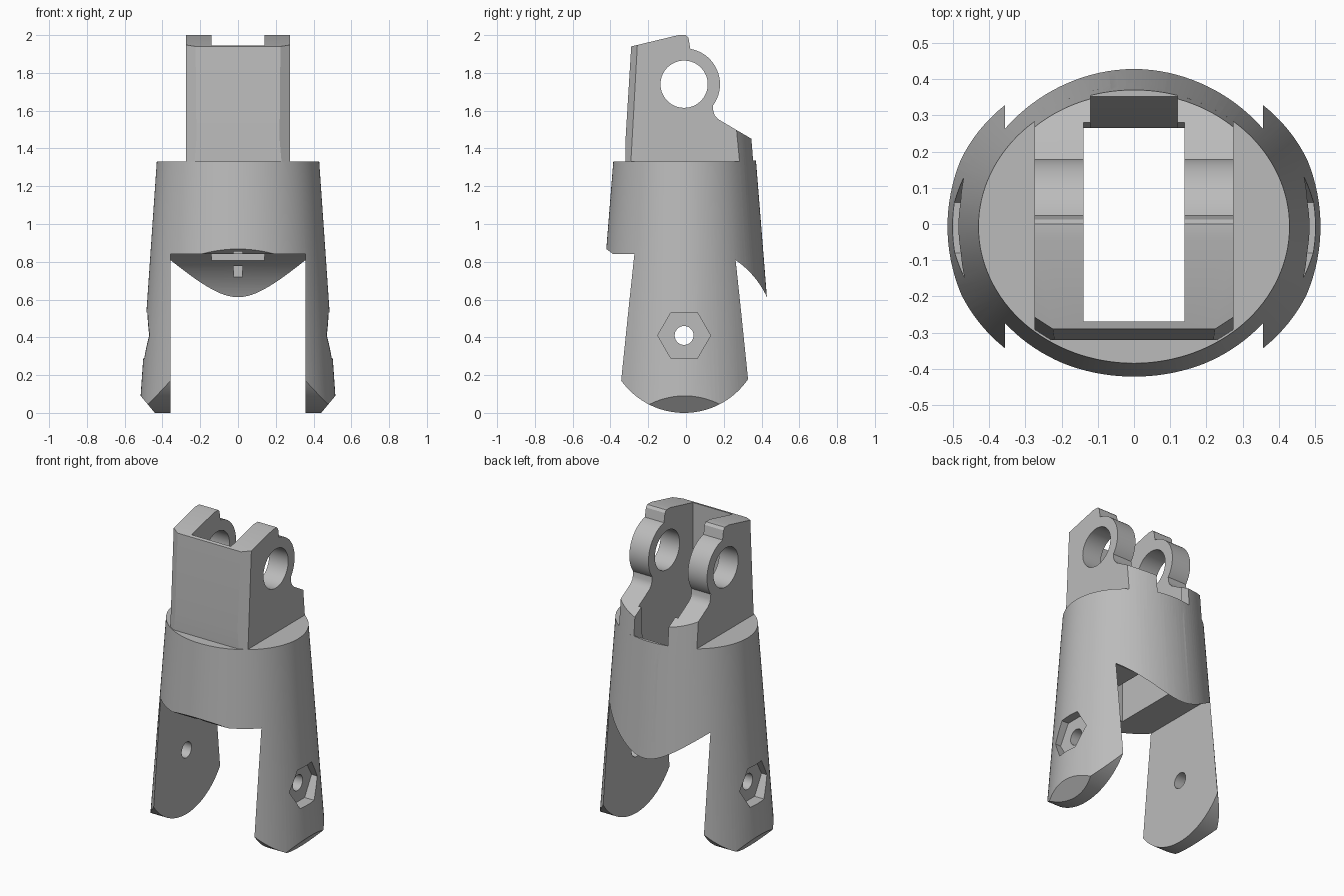
import bpy, bmesh, math
from mathutils import Vector

if "Cube" in bpy.data.objects:
    bpy.data.objects.remove(bpy.data.objects["Cube"], do_unlink=True)

PIVOT = (-0.01, 0.41)      # lower hinge (y, z)
KNUCKLE = (-0.01, 1.74)    # upper hinge (y, z)

grey = bpy.data.materials.new("plain_grey")
grey.use_nodes = True
grey.diffuse_color = (0.5, 0.5, 0.5, 1)
grey.node_tree.nodes["Principled BSDF"].inputs["Base Color"].default_value = (0.5, 0.5, 0.5, 1)


def arc(centre, radius, start, end, steps=32):
    """Points on an arc, angles in degrees."""
    angles = [math.radians(start + (end - start) * i / steps) for i in range(steps + 1)]
    return [(centre[0] + radius * math.cos(a), centre[1] + radius * math.sin(a)) for a in angles]


def finish(name, bm):
    bmesh.ops.recalc_face_normals(bm, faces=bm.faces)
    mesh = bpy.data.meshes.new(name)
    bm.to_mesh(mesh)
    bm.free()
    mesh.materials.append(grey)
    obj = bpy.data.objects.new(name, mesh)
    bpy.context.collection.objects.link(obj)
    return obj


def prism(name, points, low, high, axis="x"):
    """Extrude a yz profile along x, or an xz profile along y."""
    bm = bmesh.new()
    place = (lambda p: (low, p[0], p[1])) if axis == "x" else (lambda p: (p[0], low, p[1]))
    face = bm.faces.new([bm.verts.new(place(p)) for p in points])
    moved = bmesh.ops.extrude_face_region(bm, geom=[face])["geom"]
    step = Vector((high - low, 0, 0)) if axis == "x" else Vector((0, high - low, 0))
    bmesh.ops.translate(bm, vec=step, verts=[v for v in moved if isinstance(v, bmesh.types.BMVert)])
    return finish(name, bm)


def block(name, x, y0, y1, z0, z1):
    return prism(name, [(y0, z0), (y1, z0), (y1, z1), (y0, z1)], -x, x)


def shell(name, top, segments=128):
    """Tapered oval body, widening downwards."""
    bm = bmesh.new()
    rings = []
    for z in (0, top):
        rx, ry = 0.43 + 0.069 * (1.33 - z), 0.378 + 0.08 * (1.33 - z)
        rings.append([bm.verts.new((rx * math.cos(a), ry * math.sin(a) - 0.007, z))
                      for a in (math.tau * i / segments for i in range(segments))])
    for i in range(segments):
        j = (i + 1) % segments
        bm.faces.new((rings[0][i], rings[0][j], rings[1][j], rings[1][i]))
    bm.faces.new(rings[0])
    bm.faces.new(rings[1])
    return finish(name, bm)


def combine(target, tool, operation="DIFFERENCE"):
    mod = target.modifiers.new("combine", "BOOLEAN")
    mod.operation, mod.solver, mod.object = operation, "EXACT", tool
    bpy.context.view_layer.objects.active = target
    bpy.ops.object.modifier_apply(modifier=mod.name)
    bpy.data.objects.remove(tool, do_unlink=True)


# Hinge head: side profile with rounded ears
profile = [(-0.32, 1.2), (-0.32, 1.45), (-0.29, 1.94), (-0.04, 2.0), (0, 2.0), (0.013, 1.985)]
profile += arc(KNUCKLE, 0.19, 80, -37)
profile += [(0.145, 1.595), (0.152, 1.575), (0.17, 1.555), (0.28, 1.49), (0.4, 1.42), (0.4, 1.2)]
head = prism("hinge_head", profile, -0.275, 0.275)

# Chamfered front corners of the head
bm = bmesh.new()
bm.from_mesh(head.data)
for side in (-1, 1):
    a, b, c = (Vector((side * x, y, z)) for x, y, z in
               ((0.22, -0.32, 1.45), (0.275, -0.285, 1.45), (0.275, -0.258, 1.94)))
    normal = (b - a).cross(c - a).normalized()
    if normal.y > 0:
        normal.negate()
    geom = bm.verts[:] + bm.edges[:] + bm.faces[:]
    cut = bmesh.ops.bisect_plane(bm, geom=geom, plane_co=a, plane_no=normal, clear_outer=True)
    edges = [e for e in cut["geom_cut"] if isinstance(e, bmesh.types.BMEdge)]
    bmesh.ops.contextual_create(bm, geom=edges)
bmesh.ops.recalc_face_normals(bm, faces=bm.faces)
bm.to_mesh(head.data)
bm.free()

# Back of the head follows the oval of the body
trim = block("back_trim", 0.5, 0.2, 0.7, 1.1, 1.54)
combine(trim, shell("trim_oval", 1.7))
combine(head, trim)

# Body joined with the head
body = shell("finger_segment", 1.33)
combine(body, head, "UNION")

# Central slot, rear funnel and knuckle hole
combine(body, prism("slot", [(-0.27, 0.5), (0.265, 0.5), (0.265, 1.3), (0.28, 1.33),
                             (0.28, 2.1), (-0.27, 2.1)], -0.14, 0.14))
combine(body, prism("funnel", [(0.25, 1.05), (0.352, 1.335), (0.5, 1.335),
                               (0.5, 1.6), (0.25, 1.6)], -0.12, 0.12))
combine(body, prism("knuckle_hole", arc(KNUCKLE, 0.125, 0, 354, 59), -0.5, 0.5))

# Opening between the legs, with a curved rear flap
opening = [(-0.6, -0.1), (-0.6, 1.0), (-0.385, 0.84)]
opening += arc(PIVOT, 0.483, 62.9, 0)
opening += [(0.473, -0.1)]
combine(body, prism("leg_opening", opening, -0.357, 0.357))

# Rounded leg ends
rounding = [(-0.7, 0.41)] + arc(PIVOT, 0.41, 180, 360, 64) + [(0.7, 0.41), (0.7, -0.2), (-0.7, -0.2)]
combine(body, prism("leg_rounding", rounding, -0.7, 0.7))

# Leg details on both sides: tip chamfer, hexagonal nut pocket
for side in (-1, 1):
    wedge = [(side * x, z) for x, z in ((0.357, -0.1), (0.607, 0.2), (0.607, -0.1))]
    combine(body, prism("tip_chamfer", wedge, -0.6, 0.6, "y"))
    combine(body, prism("nut_pocket", arc(PIVOT, 0.14, 0, 300, 5), side * 0.43, side * 0.7))
combine(body, prism("pin_hole", arc(PIVOT, 0.05, 0, 350, 35), -0.7, 0.7))

# Small cord channels in the front and rear walls
combine(body, block("front_channel", 0.025, -0.405, -0.36, 0.7, 0.95))
combine(body, block("rear_channel", 0.025, 0.302, 0.36, 0.6, 0.95))

bpy.ops.object.select_all(action="DESELECT")
body.select_set(True)
bpy.context.view_layer.objects.active = body
bpy.ops.object.shade_smooth_by_angle(angle=math.radians(25))
